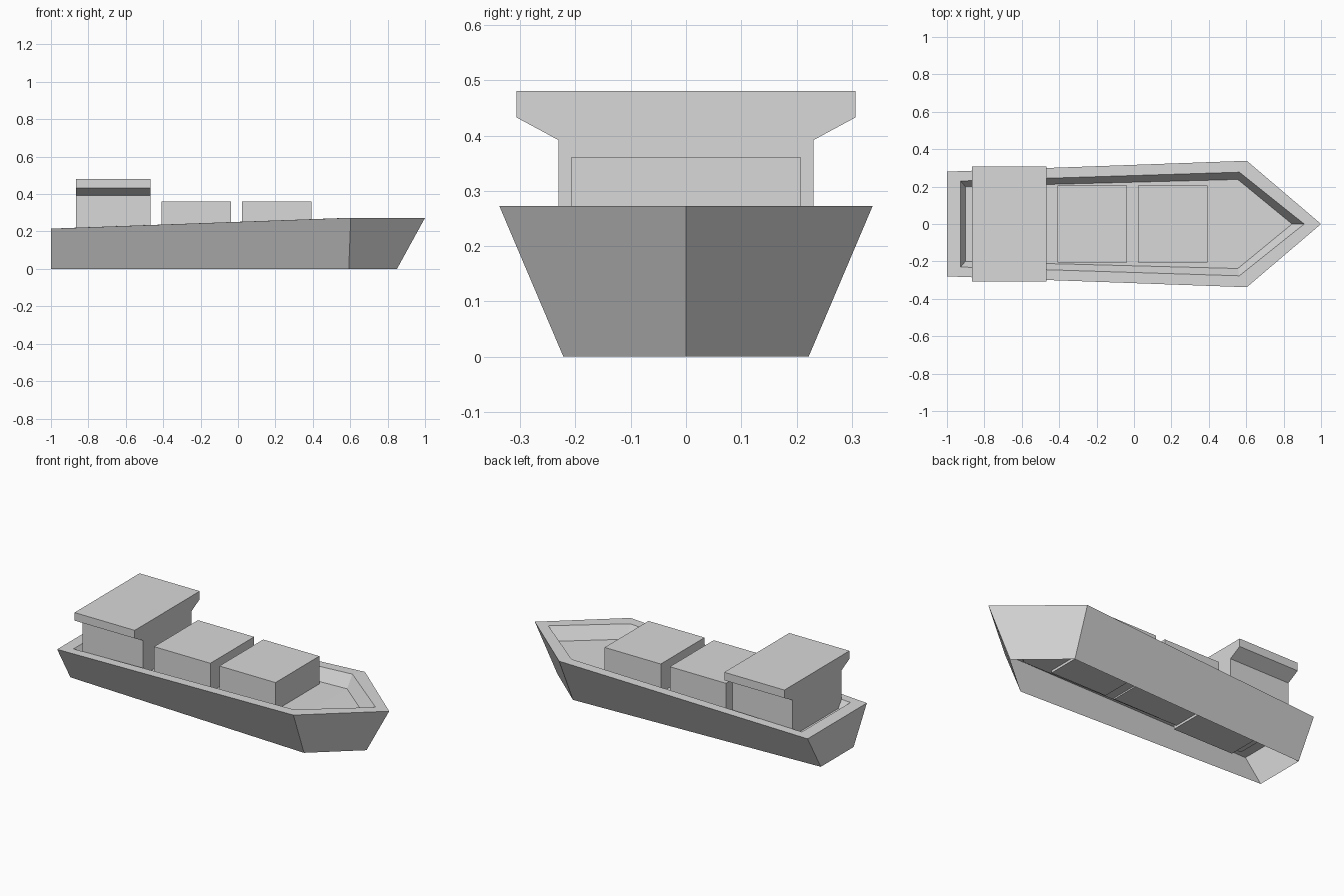
import bpy
import bmesh

old = bpy.data.objects.get("Cube")
if old:
    bpy.data.objects.remove(old)

# One flat grey for the whole ship
grey = bpy.data.materials.new("light_grey")
grey.use_nodes = True
colour = (0.69, 0.69, 0.69, 1)
grey.diffuse_color = colour
grey.node_tree.nodes["Principled BSDF"].inputs["Base Color"].default_value = colour


def finish(name, bm):
    mesh = bpy.data.meshes.new(name)
    bm.to_mesh(mesh)
    bm.free()
    mesh.materials.append(grey)
    obj = bpy.data.objects.new(name, mesh)
    bpy.context.collection.objects.link(obj)
    return obj


def ring(bm, stern, knuckle, bow):
    """Five-point ship outline from (x, half width, z) at stern and knuckle, and bow tip (x, z)."""
    (sx, sy, sz), (kx, ky, kz), (bx, bz) = stern, knuckle, bow
    pts = [(sx, -sy, sz), (kx, -ky, kz), (bx, 0, bz), (kx, ky, kz), (sx, sy, sz)]
    return [bm.verts.new(p) for p in pts]


def prism(name, half, x0, x1):
    """Mirrored (half width, z) section extruded along x."""
    section = half + [(-y, z) for y, z in reversed(half)]
    bm = bmesh.new()
    face = bm.faces.new([bm.verts.new((x0, y, z)) for y, z in section])
    new = bmesh.ops.extrude_face_region(bm, geom=[face])["geom"]
    verts = [v for v in new if isinstance(v, bmesh.types.BMVert)]
    bmesh.ops.translate(bm, verts=verts, vec=(x1 - x0, 0, 0))
    bmesh.ops.recalc_face_normals(bm, faces=bm.faces)
    return finish(name, bm)


# Hull: open bottom, outer sides, flat rim, sloped inner wall, sunken deck
bm = bmesh.new()
rings = [
    ring(bm, (-1, 0.155, 0), (0.592, 0.222, 0), (0.85, 0)),
    ring(bm, (-1, 0.28, 0.215), (0.603, 0.338, 0.273), (1, 0.273)),
    ring(bm, (-0.927, 0.23, 0.218), (0.563, 0.277, 0.272), (0.91, 0.273)),
    ring(bm, (-0.902, 0.2, 0.176), (0.555, 0.238, 0.197), (0.845, 0.198)),
]
for low, high in zip(rings, rings[1:]):
    for i in range(len(low)):
        j = (i + 1) % len(low)
        bm.faces.new((low[i], low[j], high[j], high[i]))
s0, k0, tip, k1, s1 = rings[-1]
bm.faces.new((s0, k0, k1, s1))
bm.faces.new((k0, tip, k1))
finish("hull", bm)

# Cargo hatches
for name, x0, x1 in (("front_hatch", 0.022, 0.393), ("rear_hatch", -0.41, -0.038)):
    prism(name, [(0.207, 0.18), (0.207, 0.361)], x0, x1)

# Bridge house with overhanging wings
prism("bridge_house", [(0.231, 0.168), (0.231, 0.392), (0.307, 0.433), (0.307, 0.481)],
      -0.866, -0.468)
